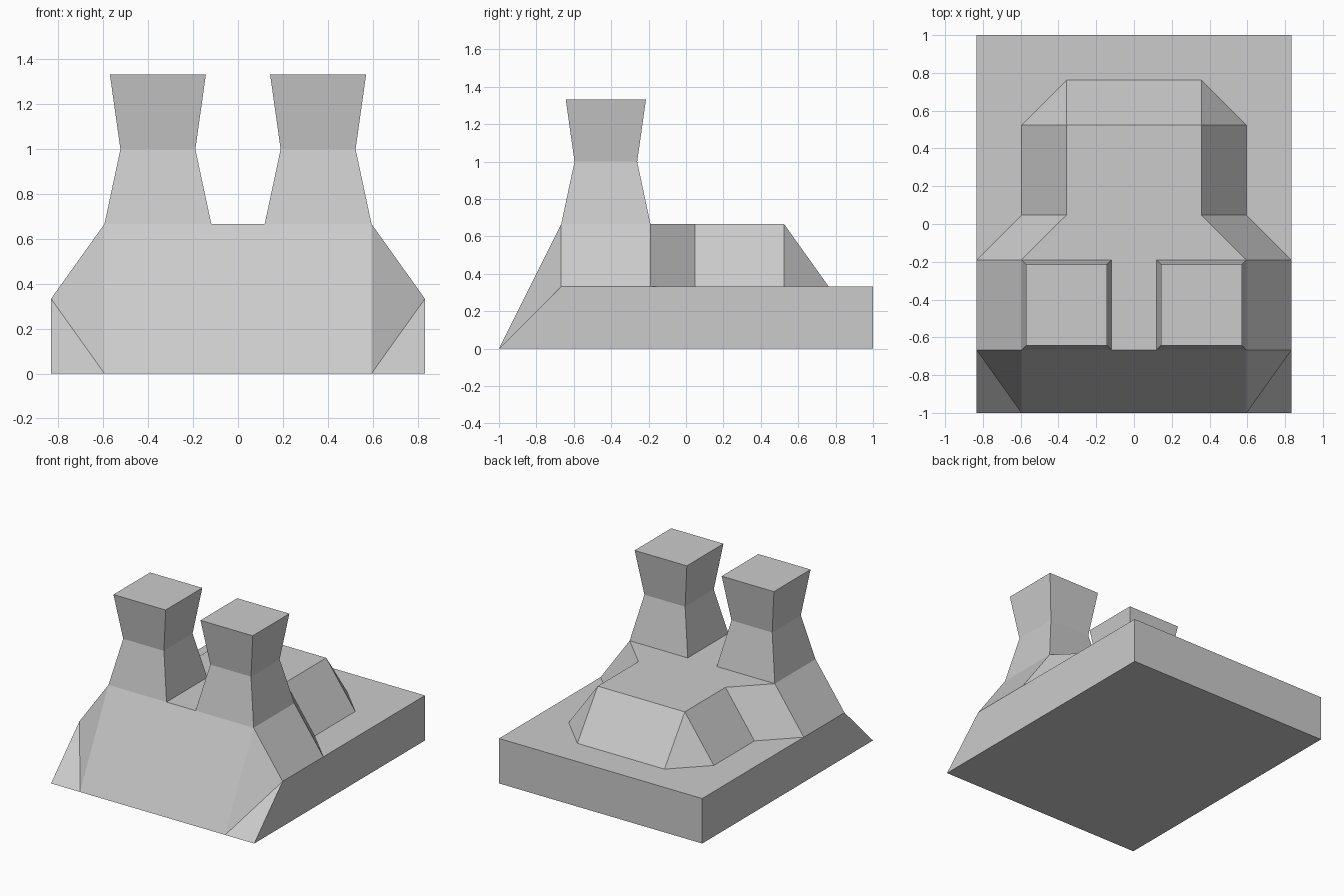
import bpy
import bmesh

cube = bpy.data.objects.get("Cube")
if cube:
    bpy.data.objects.remove(cube, do_unlink=True)

# Single stone colour
stone = bpy.data.materials.new("plain_grey")
stone.use_nodes = True
GREY = (0.6, 0.6, 0.6, 1)
stone.diffuse_color = GREY
stone.node_tree.nodes["Principled BSDF"].inputs["Base Color"].default_value = GREY


def mirrored_shell(name, faces):
    """Build the +x half from lists of points and mirror it across x = 0."""
    bm = bmesh.new()
    for points in faces:
        bm.faces.new([bm.verts.new(p) for p in points])
    bmesh.ops.remove_doubles(bm, verts=bm.verts, dist=0.0005)
    bmesh.ops.recalc_face_normals(bm, faces=bm.faces)
    mesh = bpy.data.meshes.new(name)
    bm.to_mesh(mesh)
    bm.free()
    mesh.materials.append(stone)
    obj = bpy.data.objects.new(name, mesh)
    bpy.context.collection.objects.link(obj)
    mirror = obj.modifiers.new("mirror", 'MIRROR')
    mirror.use_axis[0] = True
    mirror.merge_threshold = 0.0005
    return obj


def at(z, points):
    return [(x, y, z) for x, y in points]


def bands(lower, upper):
    """Quads joining two open outlines; coinciding corners give triangles."""
    for i in range(len(lower) - 1):
        yield [lower[i], lower[i + 1], upper[i + 1], upper[i]]


# Shared levels and widths
LEDGE, DECK, WAIST, TOP = 1 / 3, 2 / 3, 1.0, 4 / 3
W, S, N, T = 0.833, 0.595, 0.357, 0.119   # plinth, shoulder, neck, tower gap
F, B = -0.667, -0.19                      # tower front and back

# Body: outlines of the raised block at ledge and deck height
foot = at(LEDGE, [(W, F), (W, B), (S, 0.048), (S, 0.524)])
rim = at(DECK, [(S, F), (S, B), (N, 0.048), (N, 0.524)])
tail, tail_mid = (N, 0.762, LEDGE), (0, 0.762, LEDGE)
rim_mid = (0, 0.524, DECK)
corner, toe, toe_mid = (W, -1, 0), (S, -1, 0), (0, -1, 0)
back, back_mid = (W, 1, 0), (0, 1, 0)
back_up, back_up_mid = (W, 1, LEDGE), (0, 1, LEDGE)
gap = at(DECK, [(0, F), (T, F), (T, B)])

body = list(bands(foot, rim))
body += [
    [foot[3], tail, rim[3]],                                    # tail corner
    [tail, tail_mid, rim_mid, rim[3]],                          # tail slope
    gap + rim[1:] + [rim_mid],                                  # deck
    foot[1:] + [tail, tail_mid, back_up_mid, back_up],          # ledge
    [corner, back, back_up, foot[1], foot[0]],                  # side wall
    [back, back_mid, back_up_mid, back_up],                     # back wall
    [toe_mid, toe, corner, back, back_mid],                     # underside
    [toe_mid, toe, rim[0], gap[1], gap[0]],                     # front slope
    [toe, foot[0], rim[0]],                                     # front cheek
    [toe, corner, foot[0]],                                     # front corner
]
mirrored_shell("body", body)


# Towers: pinched at the waist, flared at the top, open where they meet the deck
def tower_ring(z, inset):
    x0, x1, y0, y1 = T + inset, S - inset, F + inset, B - inset
    return at(z, [(x0, y0), (x1, y0), (x1, y1), (x0, y1), (x0, y0)])


rings = [tower_ring(DECK, 0), tower_ring(WAIST, 0.071), tower_ring(TOP, 0.024)]
towers = [f for lo, hi in zip(rings, rings[1:]) for f in bands(lo, hi)]
towers.append(rings[-1][:4])
mirrored_shell("towers", towers)
